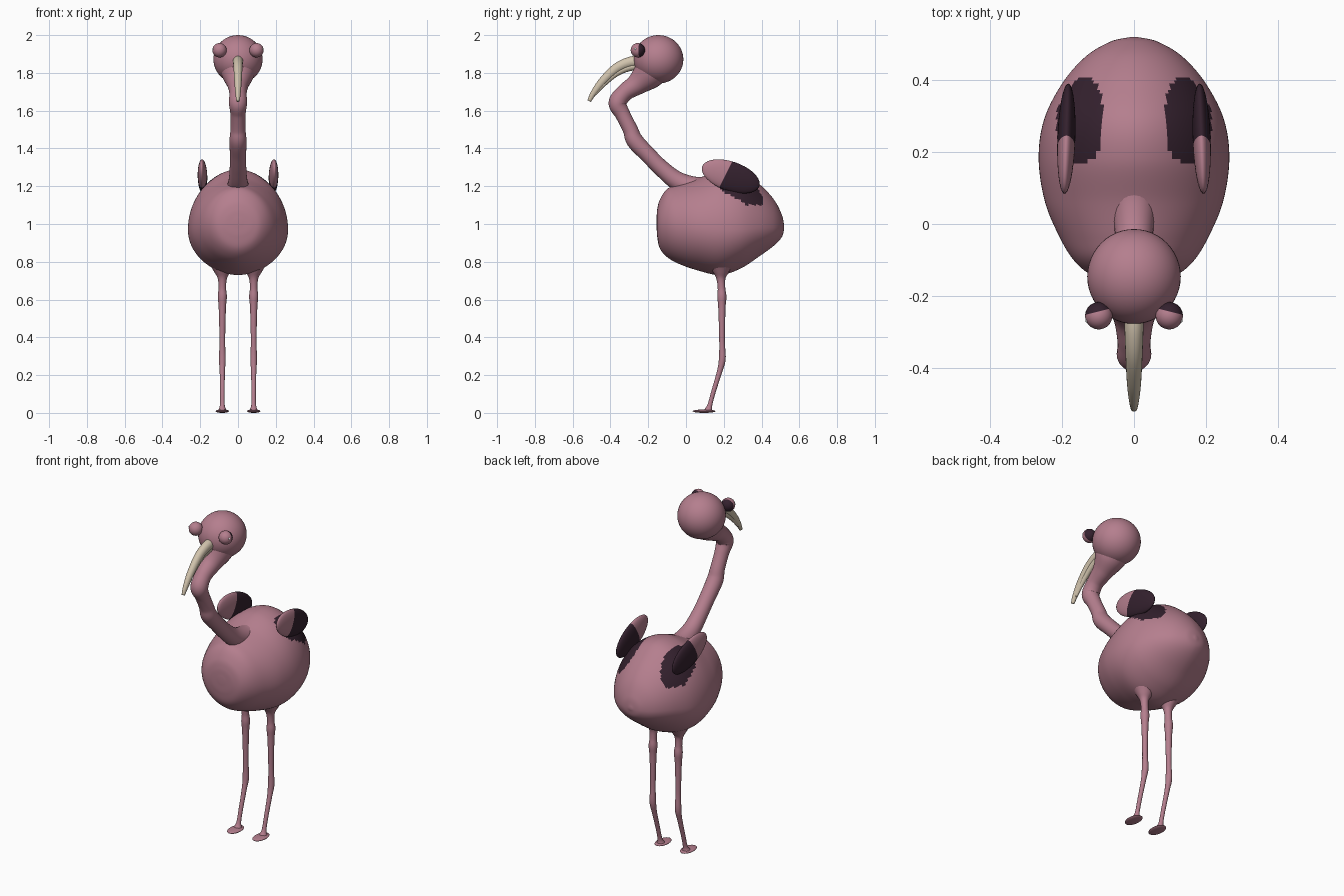
import bpy, bmesh, math
from mathutils import Vector, Matrix

if "Cube" in bpy.data.objects:
    bpy.data.objects.remove(bpy.data.objects["Cube"])


def material(name, rgb):
    m = bpy.data.materials.new(name)
    m.use_nodes = True
    m.diffuse_color = (*rgb, 1)
    m.node_tree.nodes["Principled BSDF"].inputs["Base Color"].default_value = (*rgb, 1)
    return m


PINK = material("dusty_pink", (0.46, 0.21, 0.27))
DARK = material("dark_plum", (0.034, 0.015, 0.027))
BONE = material("bone", (0.64, 0.55, 0.42))
WHITE = material("white", (0.85, 0.85, 0.85))


def finish(bm, name, mats, dark_rule=None):
    bmesh.ops.recalc_face_normals(bm, faces=bm.faces[:])
    for f in bm.faces:
        f.smooth = True
        if dark_rule and dark_rule(f.calc_center_median()):
            f.material_index = 1
    me = bpy.data.meshes.new(name)
    bm.to_mesh(me)
    bm.free()
    for m in mats:
        me.materials.append(m)
    ob = bpy.data.objects.new(name, me)
    bpy.context.collection.objects.link(ob)
    return ob


def spline(pts, steps):
    """Smooth curve through points of any dimension."""
    pts = [Vector(p) for p in pts]
    pts = [pts[0] * 2 - pts[1]] + pts + [pts[-1] * 2 - pts[-2]]
    out = []
    for a, b, c, d in zip(pts, pts[1:], pts[2:], pts[3:]):
        for i in range(steps):
            t = i / steps
            out.append((b * 2 + (c - a) * t + (a * 2 - b * 5 + c * 4 - d) * t ** 2
                        + (b * 3 - a - c * 3 + d) * t ** 3) / 2)
    return out + [pts[-2]]


def loft(rings):
    bm = bmesh.new()
    vs = [[bm.verts.new(p) for p in ring] for ring in rings]
    n = len(vs[0])
    for r, s in zip(vs, vs[1:]):
        for i in range(n):
            j = (i + 1) % n
            bm.faces.new((r[i], r[j], s[j], s[i]))
    bm.faces.new(vs[0])
    bm.faces.new(vs[-1])
    return bm


def tube(name, pts, mat, x=0, sides=20, steps=6, flat=1):
    """Round tube along (y, z, radius) points."""
    path = spline(pts, steps)
    rings = []
    for i, p in enumerate(path):
        a, b = path[max(i - 1, 0)], path[min(i + 1, len(path) - 1)]
        t = Vector((0, b.x - a.x, b.y - a.y)).normalized()
        n = Vector((1, 0, 0)).cross(t)
        rings.append([Vector((x, p.x, p.y)) + n * p.z * math.sin(k)
                      + Vector((p.z * flat * math.cos(k), 0, 0))
                      for k in (math.tau * j / sides for j in range(sides))])
    return finish(loft(rings), name, [mat])


def ellipsoid(name, center, radii, mats, rot=None, cut=None, seg=32):
    """Ellipsoid; cut = (point, normal) turns the far side to the second colour."""
    bm = bmesh.new()
    mat = Matrix.Translation(center) @ (rot or Matrix()) @ Matrix.Diagonal((*radii, 1))
    bmesh.ops.create_uvsphere(bm, u_segments=seg, v_segments=seg // 2, radius=1, matrix=mat)
    rule = None
    if cut:
        co, no = Vector(cut[0]), Vector(cut[1])
        bmesh.ops.bisect_plane(bm, geom=bm.verts[:] + bm.edges[:] + bm.faces[:],
                               plane_co=co, plane_no=no)
        rule = lambda c: (c - co).dot(no) > 0
    return finish(bm, name, mats, rule)


# Body: cross-sections as (y, bottom, top, half width, widest height)
sections = [(-0.156, 0.99, 1.03, 0.02, 1.01), (-0.152, 0.93, 1.08, 0.08, 1.00),
            (-0.138, 0.87, 1.13, 0.125, 1.00), (-0.10, 0.825, 1.185, 0.168, 1.00),
            (-0.04, 0.79, 1.21, 0.205, 0.99), (0.06, 0.755, 1.24, 0.247, 0.98),
            (0.18, 0.73, 1.285, 0.265, 0.97), (0.29, 0.765, 1.28, 0.25, 0.97),
            (0.39, 0.83, 1.21, 0.2, 0.98), (0.465, 0.885, 1.13, 0.135, 0.98),
            (0.507, 0.93, 1.05, 0.065, 0.98), (0.52, 0.975, 0.99, 0.008, 0.982)]
SIDES = 128
rings = []
for y, low, top, w, mid in spline(sections, 10):
    ring = []
    for k in range(SIDES):
        c, s = math.cos(math.tau * k / SIDES), math.sin(math.tau * k / SIDES)
        x = math.copysign(abs(c) ** 1.08, c) * w
        ring.append((x, y, mid + s * (top - mid if s > 0 else mid - low)))
    rings.append(ring)


# Dark plumage patch on the back, under each wing
def under_wing(c):
    across = abs(abs(c.x) - 0.15) / 0.065
    along = abs(c.y - 0.29) / 0.12
    return c.z > 1.1 and across ** 2.6 + along ** 2.6 < 1


finish(loft(rings), "body", [PINK, DARK], under_wing)

# Neck and head
tube("neck", [(0.13, 1.17, 0.08), (0.04, 1.19, 0.062), (-0.05, 1.23, 0.05),
              (-0.13, 1.295, 0.044), (-0.2, 1.365, 0.043), (-0.27, 1.44, 0.045),
              (-0.295, 1.5, 0.04), (-0.335, 1.58, 0.04), (-0.362, 1.64, 0.048),
              (-0.325, 1.695, 0.046), (-0.26, 1.74, 0.058), (-0.205, 1.79, 0.085),
              (-0.17, 1.84, 0.1)], PINK, sides=28, steps=8)
ellipsoid("head", (0, -0.146, 1.872), (0.13, 0.132, 0.128), [PINK], seg=48)

# Curved beak, upper and lower halves
tube("upper_beak", [(-0.23, 1.862, 0.032), (-0.3, 1.855, 0.029), (-0.37, 1.823, 0.026),
                    (-0.44, 1.757, 0.022), (-0.488, 1.695, 0.016), (-0.513, 1.651, 0.01)],
     BONE, flat=0.9)
tube("lower_beak", [(-0.23, 1.838, 0.024), (-0.3, 1.829, 0.02), (-0.37, 1.796, 0.016),
                    (-0.44, 1.735, 0.012), (-0.485, 1.683, 0.008)], BONE)

for side, label in ((1, "left"), (-1, "right")):
    # Eye with dark back and a tiny glint
    eye = Vector((side * 0.098, -0.255, 1.92))
    ellipsoid(label + "_eye", eye, (0.038,) * 3, [PINK, DARK],
              cut=(eye + Vector((0, 0.012, 0)), (side * 0.25, 1, 0)))
    glint = Vector((side * 0.9, -0.38, 0.2)).normalized()
    ellipsoid(label + "_eye_glint", eye + glint * 0.035, (0.006,) * 3, [WHITE], seg=12)

    # Small raised wing, dark toward the tail
    tilt = Matrix.Rotation(side * math.radians(2), 4, "Z") @ Matrix.Rotation(
        math.radians(-19), 4, "X")
    ellipsoid(label + "_wing", (side * 0.188, 0.237, 1.252), (0.025, 0.16, 0.078),
              [PINK, DARK], tilt, ((0, 0.205, 1.25), (0, 1, -0.5)), seg=40)

    # Leg with knobbly joints, flaring into the body
    tube(label + "_leg", [(0.185, 0.79, 0.07), (0.185, 0.745, 0.042), (0.185, 0.71, 0.024),
                          (0.188, 0.66, 0.02), (0.19, 0.615, 0.024), (0.19, 0.55, 0.019),
                          (0.191, 0.38, 0.015), (0.192, 0.285, 0.018), (0.178, 0.22, 0.014),
                          (0.145, 0.11, 0.012), (0.126, 0.04, 0.013), (0.118, 0.01, 0.024)],
         PINK, x=side * 0.083, sides=16)

    # Flat webbed foot
    ellipsoid(label + "_foot", (side * 0.083, 0.096, 0.009), (0.036, 0.061, 0.009), [PINK])
